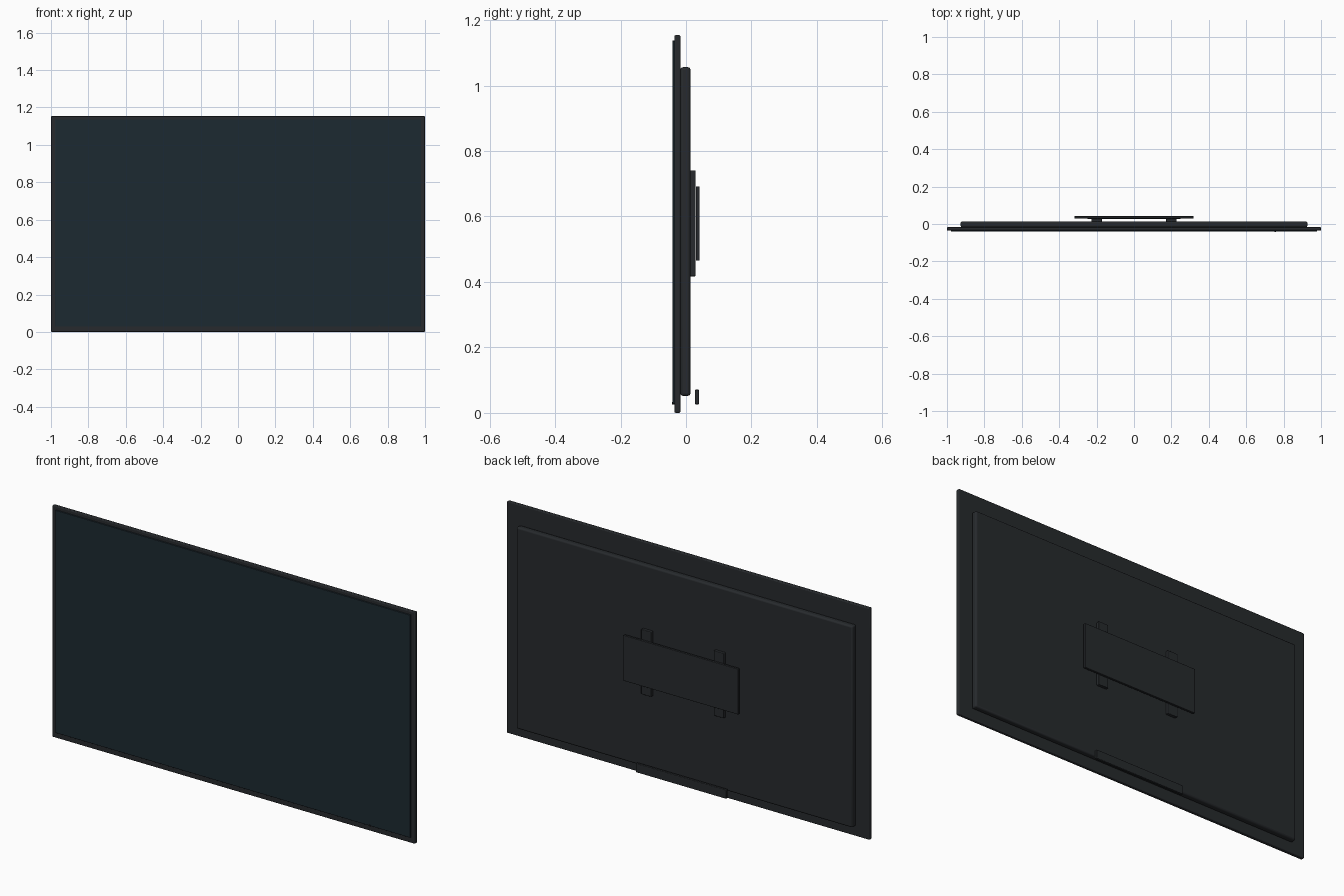
import bpy, bmesh

if "Cube" in bpy.data.objects:
    bpy.data.objects.remove(bpy.data.objects["Cube"])


def material(name, color):
    m = bpy.data.materials.new(name)
    m.diffuse_color = (*color, 1)
    m.use_nodes = True
    m.node_tree.nodes["Principled BSDF"].inputs["Base Color"].default_value = m.diffuse_color
    return m


CASING = material("dark_casing", (0.02, 0.023, 0.026))
GLASS = material("dark_glass", (0.012, 0.023, 0.031))


def box(name, x, y, z, bevel, mat=CASING, segments=3):
    """Rounded box spanning the (min, max) ranges in x, y and z."""
    bm = bmesh.new()
    bmesh.ops.create_cube(bm, size=1)
    for v in bm.verts:
        v.co = [r[0] + (c + 0.5) * (r[1] - r[0]) for c, r in zip(v.co, (x, y, z))]
    mesh = bpy.data.meshes.new(name)
    bm.to_mesh(mesh)
    bm.free()
    mesh.materials.append(mat)
    obj = bpy.data.objects.new(name, mesh)
    bpy.context.collection.objects.link(obj)
    mod = obj.modifiers.new("rounded_edges", 'BEVEL')
    mod.width = bevel
    mod.segments = segments
    bpy.ops.object.select_all(action='DESELECT')
    obj.select_set(True)
    bpy.context.view_layer.objects.active = obj
    bpy.ops.object.shade_smooth_by_angle()
    return obj


# Panel frame, raised screen and thicker rear housing
box("panel_frame", (-1, 1), (-0.035, -0.017), (0, 1.154), 0.004)
box("screen", (-0.978, 0.978), (-0.041, -0.034), (0.028, 1.137), 0.001, GLASS, 2)
box("rear_housing", (-0.927, 0.927), (-0.017, 0.0135), (0.052, 1.056), 0.008)

# Wall mount: two vertical rails and a plate across them
for side, cx in (("left", -0.2), ("right", 0.2)):
    box(f"mount_rail_{side}", (cx - 0.028, cx + 0.028), (0.0125, 0.029),
        (0.417, 0.741), 0.003)
box("wall_plate", (-0.318, 0.318), (0.03, 0.042), (0.465, 0.692), 0.002)

# Lower rear bar
box("lower_bar", (-0.25, 0.25), (0.027, 0.04), (0.026, 0.071), 0.003)

# Small indicator light on the front lower right
box("indicator_light", (0.751, 0.759), (-0.043, -0.034), (0.026, 0.034), 0.001)
